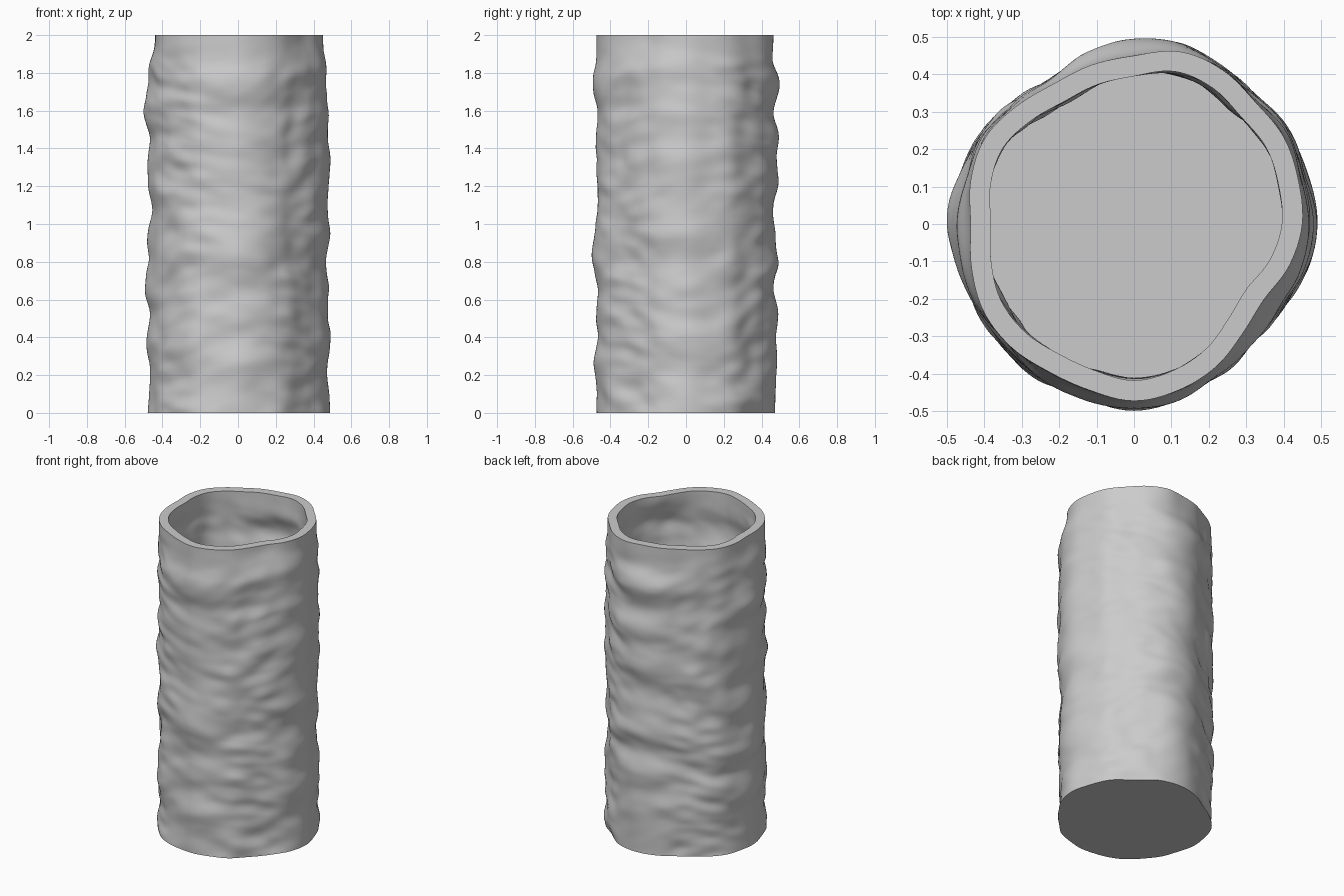
import bpy, bmesh, math
from mathutils import Vector, noise

if "Cube" in bpy.data.objects:
    bpy.data.objects.remove(bpy.data.objects["Cube"])

HEIGHT, WALL, FLOOR = 2.0, 0.055, 0.06
SEGS, RINGS = 144, 150

# outermost body radii and rim radii, every 15 degrees from +x
BODY = [.500, .490, .495, .482, .495, .503, .495, .475, .457, .470, .490, .493,
        .500, .494, .491, .490, .492, .490, .498, .490, .475, .462, .470, .490]
RIM = [.450, .455, .463, .460, .475, .477, .450, .440, .432, .445, .460, .452,
       .437, .450, .465, .465, .456, .460, .473, .460, .440, .412, .402, .430]
# wall radii from the ground up on the right, back, left and front
SIDES = [
    [.490, .480, .475, .490, .475, .480, .465, .490, .475, .485, .485, .470, .480, .465, .470, .450],
    [.465, .470, .480, .470, .485, .460, .485, .470, .460, .485, .475, .490, .465, .495, .458, .455],
    [.475, .465, .470, .485, .470, .495, .475, .480, .455, .475, .480, .465, .500, .475, .480, .440],
    [.475, .475, .485, .465, .475, .470, .495, .485, .470, .470, .475, .475, .470, .495, .475, .475],
]


def curve(vals, t, loop):
    """Smooth Catmull-Rom reading of a list at position t."""
    n, i = len(vals), math.floor(t)
    f = t - i
    pick = (lambda k: vals[k % n]) if loop else (lambda k: vals[min(max(k, 0), n - 1)])
    a, b, c, d = (pick(i + k) for k in (-1, 0, 1, 2))
    return b + 0.5 * f * (c - a + f * (2*a - 5*b + 4*c - d + f * (3*(b - c) + d - a)))


def radius(ang, z):
    """Rough bark-like wall radius: outline plus flat, wide wrinkles."""
    t = ang / math.radians(15)
    base = curve(BODY, t, True)
    c, s = math.cos(ang), math.sin(ang)
    # wrinkles are wide around the wall and short in height, slightly slanted
    zz = z + 0.05 * math.sin(2 * ang + 3 * z)
    ripple = 0.023 * noise.noise(Vector((c * 1.8, s * 1.8, zz * 6.5)))
    ripple += 0.013 * noise.noise(Vector((c * 3.5 + 7, s * 3.5, zz * 13)))
    off = -0.020 + ripple
    for k, side in enumerate(SIDES):
        w = max(0.0, math.cos(ang - k * math.pi / 2)) ** 8
        exact = curve(side, z / HEIGHT * (len(side) - 1), False) - BODY[k * 6]
        off += w * (exact + 0.35 * ripple - off)
    r = min(base + off, base + 0.002)
    # settle into the narrower rim
    u = min(max((z - 1.78) / 0.22, 0), 1)
    u = u * u * (3 - 2 * u)
    return r + u * (curve(RIM, t, True) - r)


def ring(bm, z, inset):
    verts = []
    for i in range(SEGS):
        a = 2 * math.pi * i / SEGS
        r = radius(a, z) - inset
        verts.append(bm.verts.new((r * math.cos(a), r * math.sin(a), z)))
    return verts


# hollow vessel: up the outside, over the rim, down the inside
bm = bmesh.new()
rings = [ring(bm, HEIGHT * k / RINGS, 0) for k in range(RINGS + 1)]
rings += [ring(bm, HEIGHT - (HEIGHT - FLOOR) * k / RINGS, WALL) for k in range(RINGS + 1)]
for lo, hi in zip(rings, rings[1:]):
    for i in range(SEGS):
        j = (i + 1) % SEGS
        bm.faces.new((lo[i], lo[j], hi[j], hi[i]))
bm.faces.new(rings[0][::-1])    # underside
bm.faces.new(rings[-1])         # inner floor
mesh = bpy.data.meshes.new("rough_vessel")
bm.to_mesh(mesh)
bm.free()

grey = bpy.data.materials.new("stone grey")
grey.diffuse_color = (0.6, 0.6, 0.6, 1)
grey.use_nodes = True
grey.node_tree.nodes["Principled BSDF"].inputs["Base Color"].default_value = grey.diffuse_color
mesh.materials.append(grey)
vessel = bpy.data.objects.new("rough_vessel", mesh)
bpy.context.collection.objects.link(vessel)
bpy.context.view_layer.objects.active = vessel
vessel.select_set(True)
bpy.ops.object.shade_smooth_by_angle(angle=math.radians(40))
